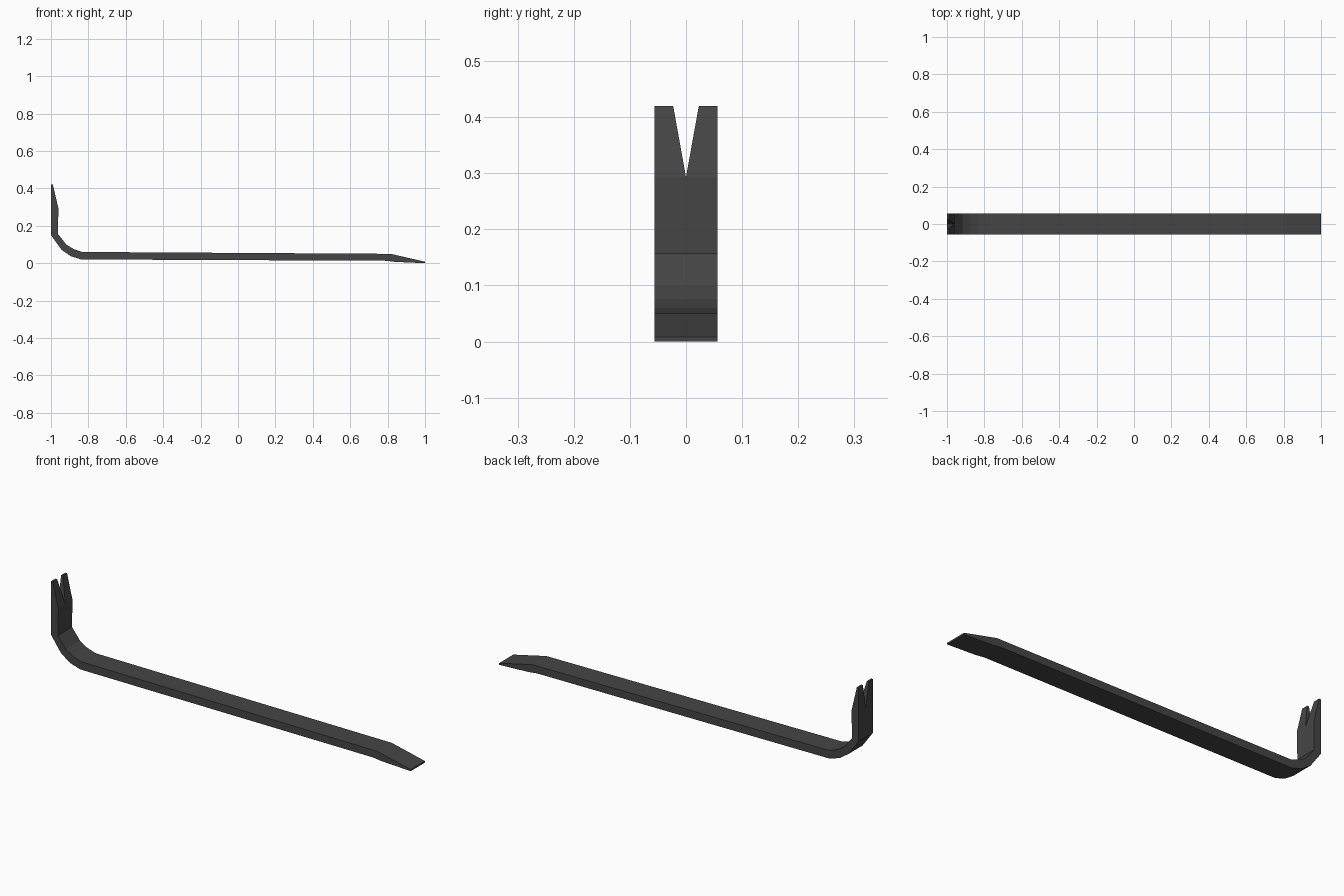
import bpy, bmesh

if "Cube" in bpy.data.objects:
    bpy.data.objects.remove(bpy.data.objects["Cube"])

steel = bpy.data.materials.new("dark steel")
steel.diffuse_color = (0.06, 0.06, 0.06, 1)
steel.use_nodes = True
steel.node_tree.nodes["Principled BSDF"].inputs["Base Color"].default_value = steel.diffuse_color


def prism(name, outline, to_a, to_b):
    """Closed solid from an outline; to_a / to_b place the two end caps."""
    bm = bmesh.new()
    a = [bm.verts.new(to_a(*p)) for p in outline]
    b = [bm.verts.new(to_b(*p)) for p in outline]
    n = len(outline)
    bm.faces.new(a)
    bm.faces.new(b[::-1])
    for i in range(n):
        j = (i + 1) % n
        bm.faces.new((a[j], a[i], b[i], b[j]))
    bmesh.ops.recalc_face_normals(bm, faces=bm.faces)
    me = bpy.data.meshes.new(name)
    bm.to_mesh(me)
    bm.free()
    me.materials.append(steel)
    ob = bpy.data.objects.new(name, me)
    bpy.context.collection.objects.link(ob)
    return ob


# Side profile (x, z): claw, bend, shaft, chisel tip
profile = [
    (-1.0, 0.42), (-1.0, 0.15), (-0.943, 0.071), (-0.893, 0.037), (-0.838, 0.02),
    (0.79, 0.013), (0.84, 0.007), (1.0, 0.0),
    (1.0, 0.008), (0.815, 0.05), (-0.833, 0.06), (-0.88, 0.076), (-0.918, 0.1),
    (-0.963, 0.157), (-0.96, 0.293), (-0.99, 0.42),
]
W = 0.0565
bar = prism("pry_bar", profile, lambda x, z: (x, -W, z), lambda x, z: (x, W, z))

# V-shaped nail slot through the claw (y, z)
slot = [(0.0, 0.293), (0.0283, 0.45), (-0.0283, 0.45)]
cutter = prism("slot_cutter", slot, lambda y, z: (-1.1, y, z), lambda y, z: (-0.85, y, z))

cut = bar.modifiers.new("nail_slot", "BOOLEAN")
cut.operation = "DIFFERENCE"
cut.solver = "EXACT"
cut.object = cutter
bpy.context.view_layer.objects.active = bar
bpy.ops.object.modifier_apply(modifier=cut.name)
bpy.data.objects.remove(cutter, do_unlink=True)
